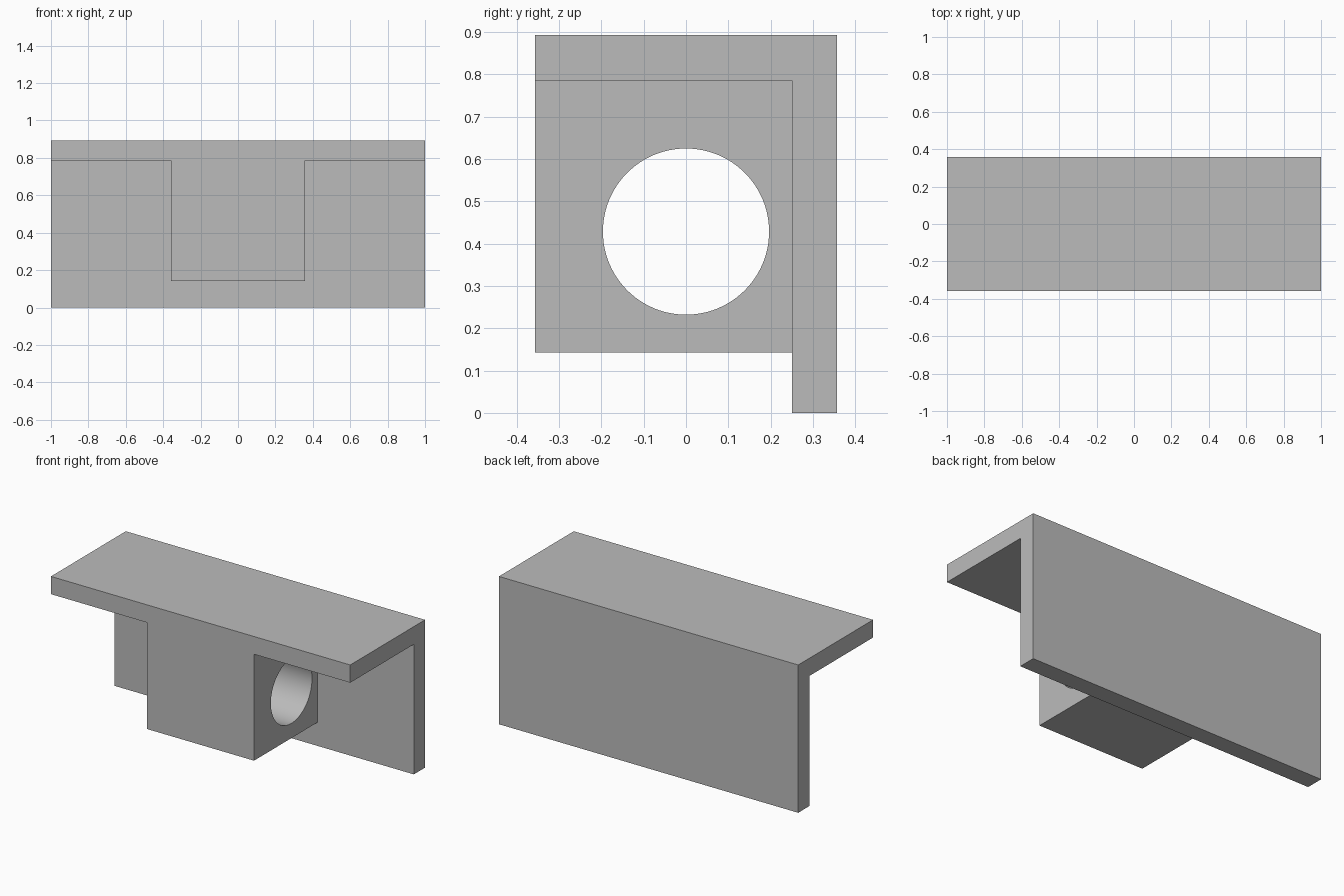
import bpy
import bmesh
from math import radians
from mathutils import Matrix

default = bpy.data.objects.get("Cube")
if default:
    bpy.data.objects.remove(default, do_unlink=True)

# Main dimensions, in modules of the plate length
U = 2 / 28
DEPTH, HEIGHT, WALL = 5 * U, 12.5 * U, 1.5 * U
BLOCK_HALF, BLOCK_BOTTOM = 5 * U, 2 * U
HOLE_Z, HOLE_RADIUS = 6 * U, 2.75 * U

grey = bpy.data.materials.new("light_grey")
grey.use_nodes = True
colour = (0.5, 0.5, 0.5, 1)
grey.diffuse_color = colour
grey.node_tree.nodes["Principled BSDF"].inputs["Base Color"].default_value = colour


def add_object(name, bm):
    bmesh.ops.recalc_face_normals(bm, faces=bm.faces)
    mesh = bpy.data.meshes.new(name)
    bm.to_mesh(mesh)
    bm.free()
    mesh.materials.append(grey)
    obj = bpy.data.objects.new(name, mesh)
    bpy.context.collection.objects.link(obj)
    return obj


def extrude_along_x(name, profile, half):
    """Extrude a (y, z) profile from -half to +half along x."""
    bm = bmesh.new()
    face = bm.faces.new([bm.verts.new((-half, y, z)) for y, z in profile])
    result = bmesh.ops.extrude_face_region(bm, geom=[face])
    verts = [v for v in result["geom"] if isinstance(v, bmesh.types.BMVert)]
    bmesh.ops.translate(bm, verts=verts, vec=(2 * half, 0, 0))
    return add_object(name, bm)


def combine(target, tool, operation):
    """Apply a boolean and discard the tool."""
    tool.hide_render = True
    mod = target.modifiers.new(operation.lower(), "BOOLEAN")
    mod.operation = operation
    mod.solver = "EXACT"
    mod.object = tool
    bpy.ops.object.select_all(action="DESELECT")
    bpy.context.view_layer.objects.active = target
    target.select_set(True)
    bpy.ops.object.modifier_apply(modifier=mod.name)
    bpy.data.objects.remove(tool, do_unlink=True)


# Angle bracket: top flange with a back plate
inner_y, inner_z = DEPTH - WALL, HEIGHT - WALL
bracket = extrude_along_x("angle_bracket", [
    (-DEPTH, HEIGHT), (DEPTH, HEIGHT), (DEPTH, 0),
    (inner_y, 0), (inner_y, inner_z), (-DEPTH, inner_z)], 1)

# Central block, sunk halfway into the bracket walls
back, top = inner_y + WALL / 2, inner_z + WALL / 2
block = extrude_along_x("bearing_block", [
    (-DEPTH, BLOCK_BOTTOM), (back, BLOCK_BOTTOM),
    (back, top), (-DEPTH, top)], BLOCK_HALF)

# Round bore through the block
bm = bmesh.new()
bmesh.ops.create_cone(
    bm, cap_ends=True, segments=96, radius1=HOLE_RADIUS, radius2=HOLE_RADIUS, depth=1,
    matrix=Matrix.Translation((0, 0, HOLE_Z)) @ Matrix.Rotation(radians(90), 4, "Y"))
combine(block, add_object("bore_cutter", bm), "DIFFERENCE")

# Join into one solid, smooth only the bore
combine(bracket, block, "UNION")
bpy.ops.object.shade_smooth_by_angle(angle=radians(30))
